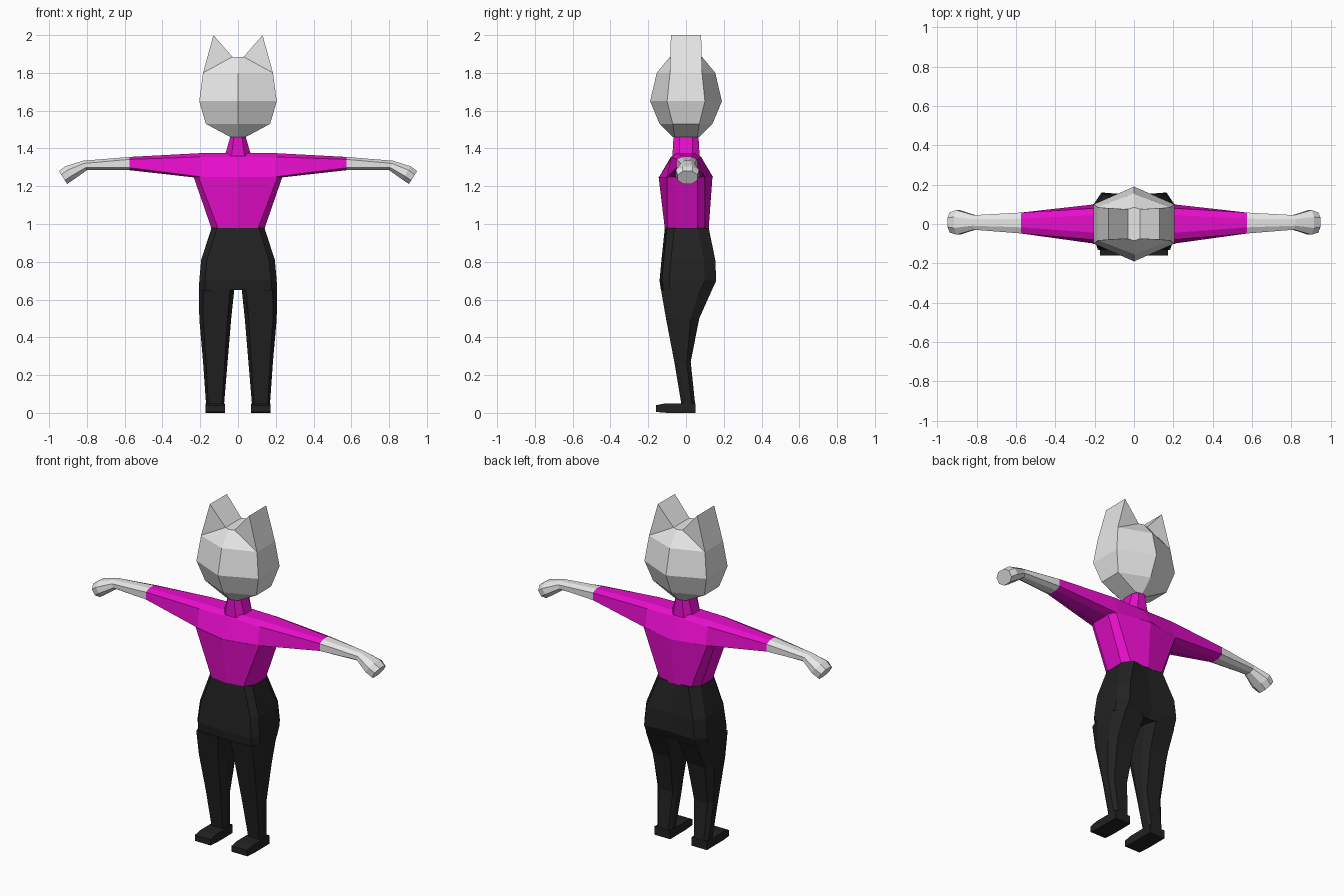
import bpy, bmesh

cube = bpy.data.objects.get("Cube")
if cube:
    bpy.data.objects.remove(cube, do_unlink=True)


def material(name, rgb):
    m = bpy.data.materials.new(name)
    m.use_nodes = True
    m.diffuse_color = (*rgb, 1)
    m.node_tree.nodes["Principled BSDF"].inputs["Base Color"].default_value = (*rgb, 1)
    return m


GREY = material("light grey", (0.8, 0.8, 0.8))
MAGENTA = material("magenta", (0.8, 0.004, 0.6))
BLACK = material("black cloth", (0.016, 0.016, 0.016))


def loft(name, rings, mat):
    """Skin a row of equal-sized point rings and cap both ends."""
    bm = bmesh.new()
    rows = [[bm.verts.new(p) for p in ring] for ring in rings]
    n = len(rows[0])
    for a, b in zip(rows, rows[1:]):
        for i in range(n):
            j = (i + 1) % n
            bm.faces.new((a[i], a[j], b[j], b[i]))
    bm.faces.new(rows[0])
    bm.faces.new(rows[-1])
    bmesh.ops.recalc_face_normals(bm, faces=bm.faces)
    mesh = bpy.data.meshes.new(name)
    bm.to_mesh(mesh)
    bm.free()
    mesh.materials.append(mat)
    ob = bpy.data.objects.new(name, mesh)
    bpy.context.collection.objects.link(ob)
    return ob


def both_sides(name, rings, mat):
    for side, s in (("left", 1), ("right", -1)):
        loft(f"{side}_{name}", [[(s * x, y, z) for x, y, z in r] for r in rings], mat)


def mirror_ring(z, half):
    """Half outline from front centre to back centre, closed across x = 0."""
    other = [(-x, y) for x, y in reversed(half[1:-1])]
    return [(x, y, z) for x, y in half + other]


# Head: six-sided rings with a ridge down the front and back
def head_ring(z, w, d, peak):
    return mirror_ring(z, [(0, -peak), (w, -d), (w, d), (0, peak)])


loft("head", [head_ring(1.46, 0.04, 0.06, 0.07), head_ring(1.53, 0.17, 0.07, 0.14),
              head_ring(1.65, 0.205, 0.10, 0.19), head_ring(1.80, 0.185, 0.085, 0.155),
              head_ring(1.885, 0.03, 0.075, 0.085)], GREY)

# Ears: triangular wedges running front to back
both_sides("ear", [[(0.185, 0.085 * s, 1.80), (0.13, 0.08 * s, 2.0), (0.03, 0.075 * s, 1.885)]
                   for s in (-1, 1)], GREY)

# Neck collar
loft("neck", [mirror_ring(z, [(0, -d), (w * 0.5, -d), (w, -d * 0.5), (w, d * 0.5),
                              (w * 0.5, d), (0, d)])
              for z, w, d in ((1.36, 0.07, 0.072), (1.465, 0.04, 0.066))], MAGENTA)

# Torso with a soft ridge on chest and back
loft("torso", [
    mirror_ring(0.975, [(0, -0.112), (0.105, -0.10), (0.14, -0.05), (0.14, 0.06), (0.105, 0.10), (0, 0.12)]),
    mirror_ring(1.25, [(0, -0.145), (0.21, -0.10), (0.235, -0.06), (0.235, 0.06), (0.21, 0.10), (0, 0.14)]),
], MAGENTA)


# Shoulders and sleeves: eight-sided sections along x
def arm_ring(x, top, upper, lower, bottom, shift=0.0):
    half = (top, upper, lower, bottom)
    return ([(x, shift - y, z) for y, z in half] +
            [(x, shift + y, z) for y, z in reversed(half)])


CUFF = ((0.022, 1.355), (0.053, 1.342), (0.053, 1.298), (0.022, 1.285))
sleeve = [arm_ring(0.575, *CUFF, 0.005),
          arm_ring(0.2, (0.045, 1.375), (0.08, 1.355), (0.10, 1.25), (0.045, 1.243))]
chest = arm_ring(0, (0.05, 1.375), (0.075, 1.355), (0.142, 1.25), (0.05, 1.24))
left_half = [[(-x, y, z) for x, y, z in r] for r in sleeve]
loft("shoulders_and_sleeves", left_half + [chest] + sleeve[::-1], MAGENTA)


# Bare forearm and drooping hand: sections may lean between top and bottom
def hand_ring(top, bottom, d):
    pts = []
    for t, w in ((0, 0.45), (0.28, 1), (0.72, 1), (1, 0.45)):
        pts.append((top[0] + (bottom[0] - top[0]) * t, w * d, top[1] + (bottom[1] - top[1]) * t))
    return ([(x, 0.008 - y, z) for x, y, z in pts] +
            [(x, 0.008 + y, z) for x, y, z in reversed(pts)])


both_sides("forearm_and_hand", [
    arm_ring(0.575, *CUFF, 0.005),
    hand_ring((0.82, 1.335), (0.80, 1.285), 0.037),
    hand_ring((0.915, 1.305), (0.87, 1.235), 0.062),
    hand_ring((0.948, 1.28), (0.905, 1.212), 0.052)], GREY)


# Trouser hips
def hip_ring(z, w, front, back):
    return mirror_ring(z, [(0, front), (w - 0.03, front + 0.012), (w, front + 0.05),
                           (w, back - 0.06), (w - 0.04, back), (0, back - 0.012)])


loft("hips", [hip_ring(0.98, 0.14, -0.112, 0.12), hip_ring(0.81, 0.195, -0.13, 0.155),
              hip_ring(0.70, 0.205, -0.14, 0.16), hip_ring(0.65, 0.206, -0.133, 0.137)], BLACK)


# Trouser legs with chamfered corners
def leg_ring(z, x0, x1, front, back):
    cx, cy = 0.12 * (x1 - x0), 0.25 * (back - front)
    return [(x0 + cx, front, z), (x1 - cx, front, z), (x1, front + cy, z), (x1, back - cy, z),
            (x1 - 1.6 * cx, back, z), (x0 + cx, back, z), (x0, back - cy, z), (x0, front + cy, z)]


both_sides("leg", [leg_ring(0.65, 0.02, 0.206, -0.132, 0.137),
                   leg_ring(0.50, 0.036, 0.205, -0.106, 0.07),
                   leg_ring(0.27, 0.055, 0.185, -0.062, 0.025),
                   leg_ring(0.03, 0.075, 0.168, -0.022, 0.05)], BLACK)

# Feet: side profile with a lower toe
profile = ((0.05, 0), (0.05, 0.05), (-0.11, 0.05), (-0.16, 0.04), (-0.16, 0.005), (-0.10, 0))
both_sides("foot", [[(x, y, z) for y, z in profile] for x in (0.07, 0.173)], BLACK)
